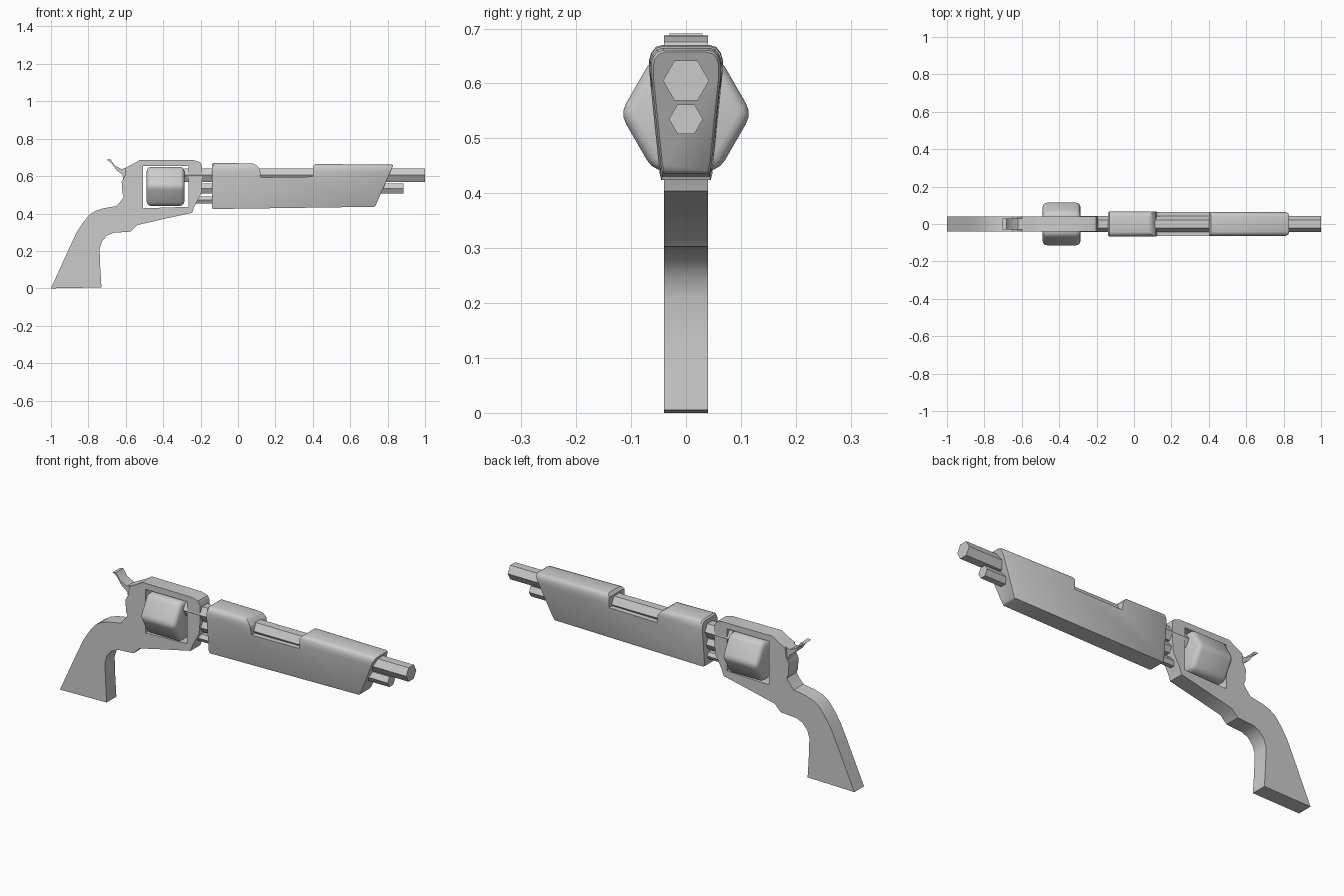
import bpy, bmesh, math
from mathutils import Matrix, Vector

cube = bpy.data.objects.get("Cube")
if cube:
    bpy.data.objects.remove(cube, do_unlink=True)

grey = bpy.data.materials.new("plain grey")
grey.use_nodes = True
colour = (0.6, 0.6, 0.6, 1)
grey.diffuse_color = colour
grey.node_tree.nodes["Principled BSDF"].inputs["Base Color"].default_value = colour


def finish(name, bm, angle=35):
    """Turn a bmesh into a grey object, smooth except at sharp edges."""
    bmesh.ops.recalc_face_normals(bm, faces=bm.faces)
    mesh = bpy.data.meshes.new(name)
    bm.to_mesh(mesh)
    bm.free()
    obj = bpy.data.objects.new(name, mesh)
    bpy.context.collection.objects.link(obj)
    mesh.materials.append(grey)
    bpy.ops.object.select_all(action='DESELECT')
    obj.select_set(True)
    bpy.context.view_layer.objects.active = obj
    bpy.ops.object.shade_smooth_by_angle(angle=math.radians(angle))
    return obj


def plate(outline, half):
    """Side outline in x and z, extruded across y."""
    bm = bmesh.new()
    face = bm.faces.new([bm.verts.new((x, -half, z)) for x, z in outline])
    out = bmesh.ops.extrude_face_region(bm, geom=[face])
    moved = [v for v in out["geom"] if isinstance(v, bmesh.types.BMVert)]
    bmesh.ops.translate(bm, verts=moved, vec=(0, 2 * half, 0))
    return bm


def hex_rod(x0, x1, z, radius):
    """Six-sided bar along x with corners pointing to the sides."""
    bm = bmesh.new()
    bmesh.ops.create_cone(bm, cap_ends=True, segments=6, radius1=radius,
                          radius2=radius, depth=x1 - x0)
    # create_cone puts a corner on +y, which stays on y after this turn
    bmesh.ops.rotate(bm, verts=bm.verts, matrix=Matrix.Rotation(math.pi / 2, 3, 'Y'))
    if max(v.co.y for v in bm.verts) < radius * 0.99:
        bmesh.ops.rotate(bm, verts=bm.verts, matrix=Matrix.Rotation(math.pi / 6, 3, 'X'))
    bmesh.ops.translate(bm, verts=bm.verts, vec=((x0 + x1) / 2, 0, z))
    return bm


def cut(obj, cutter):
    """Subtract a cutter and remove it."""
    mod = obj.modifiers.new("cut", 'BOOLEAN')
    mod.operation, mod.solver, mod.object = 'DIFFERENCE', 'EXACT', cutter
    cutter.hide_render = True
    bpy.context.view_layer.objects.active = obj
    bpy.ops.object.modifier_apply(modifier=mod.name)
    bpy.data.objects.remove(cutter, do_unlink=True)
    bpy.ops.object.select_all(action='DESELECT')
    obj.select_set(True)
    bpy.ops.object.shade_smooth_by_angle(angle=math.radians(35))


# Grip and frame in one flat piece
frame_outline = [
    (-1, 0), (-0.73, 0.005), (-0.737, 0.12), (-0.74, 0.21), (-0.728, 0.25),
    (-0.70, 0.282), (-0.665, 0.297), (-0.575, 0.303), (-0.54, 0.338),
    (-0.40, 0.37), (-0.245, 0.404), (-0.235, 0.435), (-0.197, 0.505),
    (-0.192, 0.56), (-0.192, 0.655), (-0.203, 0.675), (-0.235, 0.685),
    (-0.525, 0.687), (-0.555, 0.668), (-0.60, 0.645), (-0.605, 0.60),
    (-0.622, 0.57), (-0.618, 0.51), (-0.61, 0.49), (-0.63, 0.462),
    (-0.65, 0.44), (-0.72, 0.428), (-0.76, 0.415), (-0.795, 0.393),
    (-0.83, 0.35), (-0.865, 0.295), (-0.90, 0.22)]
frame = finish("grip_and_frame", plate(frame_outline, 0.04))
window = [(-0.507, 0.428), (-0.265, 0.436), (-0.265, 0.655), (-0.507, 0.655)]
cut(frame, finish("window_cutter", plate(window, 0.2)))

# Hammer with a curled spur
hammer = [(-0.702, 0.688), (-0.683, 0.691), (-0.66, 0.657), (-0.62, 0.637),
          (-0.57, 0.658), (-0.57, 0.57), (-0.612, 0.575), (-0.618, 0.608),
          (-0.65, 0.632), (-0.675, 0.668)]
finish("hammer", plate(hammer, 0.03))

# Rounded six-sided cylinder
bm = hex_rod(-0.488, -0.287, 0.545, 0.12)
bmesh.ops.bevel(bm, geom=bm.edges[:], offset=0.022, offset_type='OFFSET',
                segments=3, profile=0.5, affect='EDGES')
finish("cylinder", bm)

# Barrel, rod below it and the lower joint
finish("barrel", hex_rod(-0.287, 1.0, 0.605, 0.042))
finish("lower_rod", hex_rod(-0.22, 0.885, 0.535, 0.031))
finish("lower_joint", hex_rod(-0.23, -0.10, 0.472, 0.022))

# Handguard: tapered section lofted from back to slanted front
section = [(0.045, 0.0), (0.048, 0.05), (0.067, 0.80), (0.067, 0.89),
           (0.063, 0.945), (0.055, 0.985), (0.043, 1.0)]
section = section + [(-y, t) for y, t in reversed(section)]
bm = bmesh.new()
rings = []
# x at bottom, x at top, bottom z, top z, width scale
for xb, xt, zb, zt, w in [(-0.138, -0.138, 0.428, 0.664, 0.93),
                          (-0.13, -0.13, 0.424, 0.670, 1.0),
                          (0.727, 0.822, 0.436, 0.661, 0.95),
                          (0.735, 0.83, 0.441, 0.657, 0.89)]:
    rings.append([bm.verts.new((xb + (xt - xb) * t, y * w, zb + (zt - zb) * t))
                  for y, t in section])
n = len(section)
for a, b in zip(rings, rings[1:]):
    for i in range(n):
        j = (i + 1) % n
        bm.faces.new((a[i], a[j], b[j], b[i]))
bm.faces.new(rings[0])
bm.faces.new(rings[-1])
guard = finish("handguard", bm)

# Open notch in the guard that shows the barrel
notch = [(0.06, 0.72), (0.08, 0.668), (0.10, 0.658), (0.118, 0.635),
         (0.122, 0.593), (0.40, 0.597), (0.40, 0.65), (0.415, 0.668), (0.42, 0.72)]
cut(guard, finish("notch_cutter", plate(notch, 0.2)))
